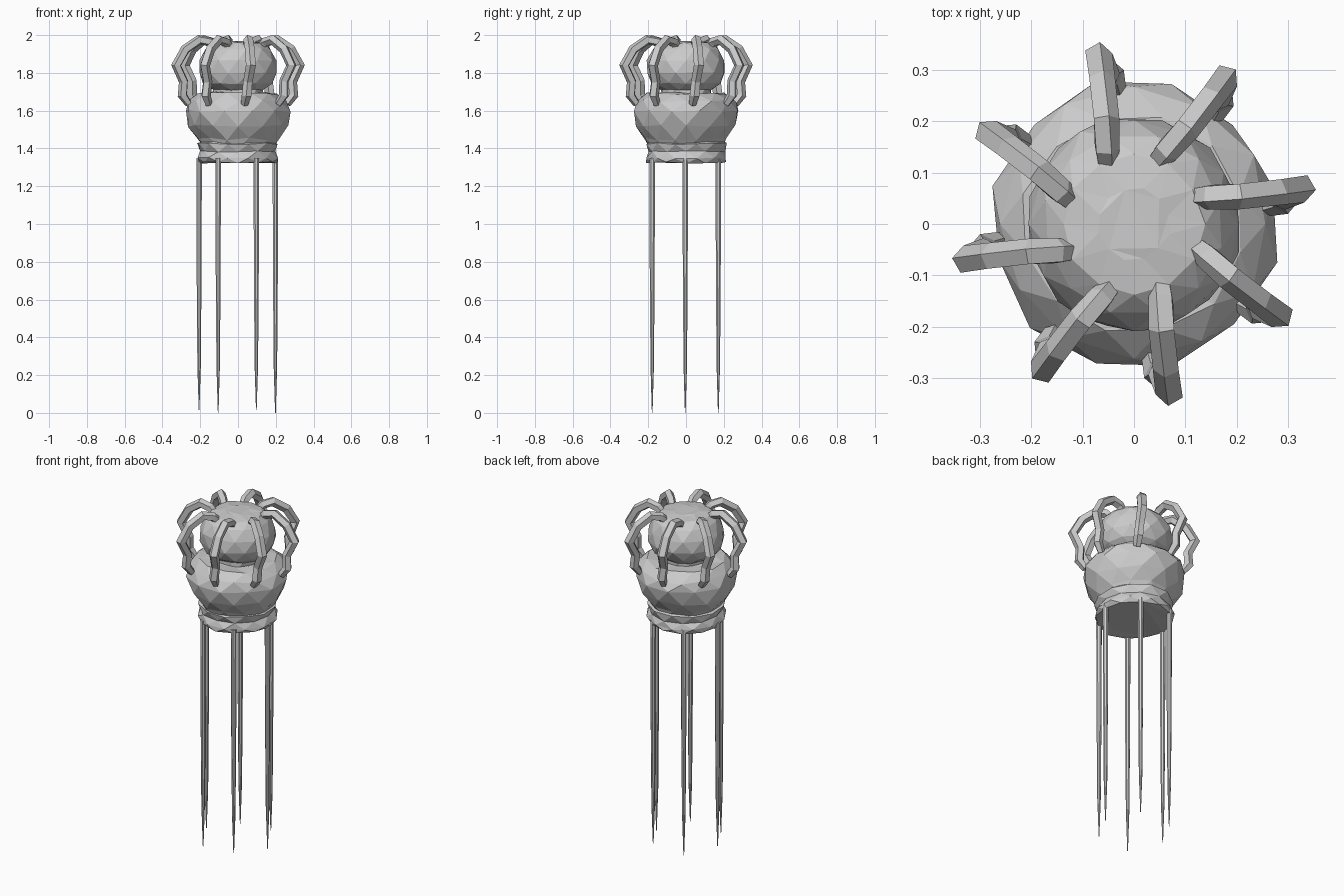
import bpy, bmesh, math, random
from mathutils import Vector

if "Cube" in bpy.data.objects:
    bpy.data.objects.remove(bpy.data.objects["Cube"])

random.seed(4)


def make_object(name, bm, triangulate=False):
    bmesh.ops.recalc_face_normals(bm, faces=bm.faces)
    if triangulate:
        bmesh.ops.triangulate(bm, faces=bm.faces)
    mesh = bpy.data.meshes.new(name)
    bm.to_mesh(mesh)
    bm.free()
    obj = bpy.data.objects.new(name, mesh)
    bpy.context.collection.objects.link(obj)
    return obj


def skin_rings(bm, rings):
    """Bridge vertex rings and cap both ends."""
    n = len(rings[0])
    for a, b in zip(rings, rings[1:]):
        for i in range(n):
            j = (i + 1) % n
            bm.faces.new((a[i], a[j], b[j], b[i]))
    bm.faces.new(rings[0])
    bm.faces.new(rings[-1])


def rough_lathe(name, profile, sides, jitter):
    bm = bmesh.new()
    rings = []
    for k, (r, z) in enumerate(profile):
        ring = []
        for i in range(sides):
            a = math.tau * (i + 0.5 * (k % 2)) / sides
            rr = r + random.uniform(-jitter, jitter)
            zz = z + random.uniform(-jitter, jitter) * 0.8
            ring.append(bm.verts.new((rr * math.cos(a), rr * math.sin(a), zz)))
        rings.append(ring)
    skin_rings(bm, rings)
    return make_object(name, bm, True)


def tube(name, path, radii, sides, side_dir=None):
    """Low-poly tube along a path of points."""
    bm = bmesh.new()
    rings = []
    for k, p in enumerate(path):
        t = (path[min(k + 1, len(path) - 1)] - path[max(k - 1, 0)]).normalized()
        u = (side_dir - t * side_dir.dot(t)).normalized()
        v = t.cross(u)
        rings.append([bm.verts.new(p + radii[k] * (
            u * math.cos(math.tau * (i + 0.5) / sides) +
            v * math.sin(math.tau * (i + 0.5) / sides))) for i in range(sides)])
    skin_rings(bm, rings)
    return make_object(name, bm)


# Base collar and bowl-shaped body
rough_lathe("collar", [(0.208, 1.325), (0.216, 1.35), (0.203, 1.385),
                       (0.218, 1.425), (0.19, 1.44)], 12, 0.006)
rough_lathe("bowl_body", [(0.185, 1.40), (0.215, 1.45), (0.258, 1.52), (0.28, 1.60),
                          (0.262, 1.65), (0.215, 1.69), (0.15, 1.695)], 12, 0.009)

# Head with a broad flat crown
rough_lathe("head", [(0.13, 1.66), (0.135, 1.71), (0.185, 1.745), (0.208, 1.80),
                     (0.205, 1.865), (0.175, 1.925), (0.135, 1.96), (0.07, 1.967)],
            12, 0.004)

# Eight bent arms arching from the crown to the bowl: radius, height, sideways offset
ARM = [(0.115, 1.925, 0.028), (0.155, 1.963, 0.022), (0.21, 1.976, 0.012),
       (0.285, 1.925, 0.004), (0.333, 1.84, 0.0), (0.292, 1.755, -0.008),
       (0.296, 1.68, -0.016), (0.262, 1.635, -0.02)]
for k in range(8):
    a = math.radians((12, 58)[k % 2] + 90 * (k // 2))
    out = Vector((math.cos(a), math.sin(a), 0))
    side = Vector((-math.sin(a), math.cos(a), 0))
    path = [out * r + side * s + Vector((0, 0, z)) for r, z, s in ARM]
    tube(f"arm_{k + 1}", path,
         [0.02, 0.026, 0.027, 0.027, 0.028, 0.026, 0.027, 0.02], 5, side)

# Six needle legs hanging from the collar
for k in range(6):
    a = math.radians(60 * k)
    top = Vector((0.202 * math.cos(a) - 0.004, 0.202 * math.sin(a) - 0.004, 0))
    tip = Vector((0, 0, 0.0 if k % 2 == 0 else 0.015))
    path = [top + Vector((0, 0, 1.35)), top + Vector((0, 0, 0.75)),
            top + Vector((0, 0, 0.25)), top + tip]
    tube(f"needle_leg_{k + 1}", path, [0.016, 0.014, 0.010, 0.002], 8, Vector((1, 0, 0)))
